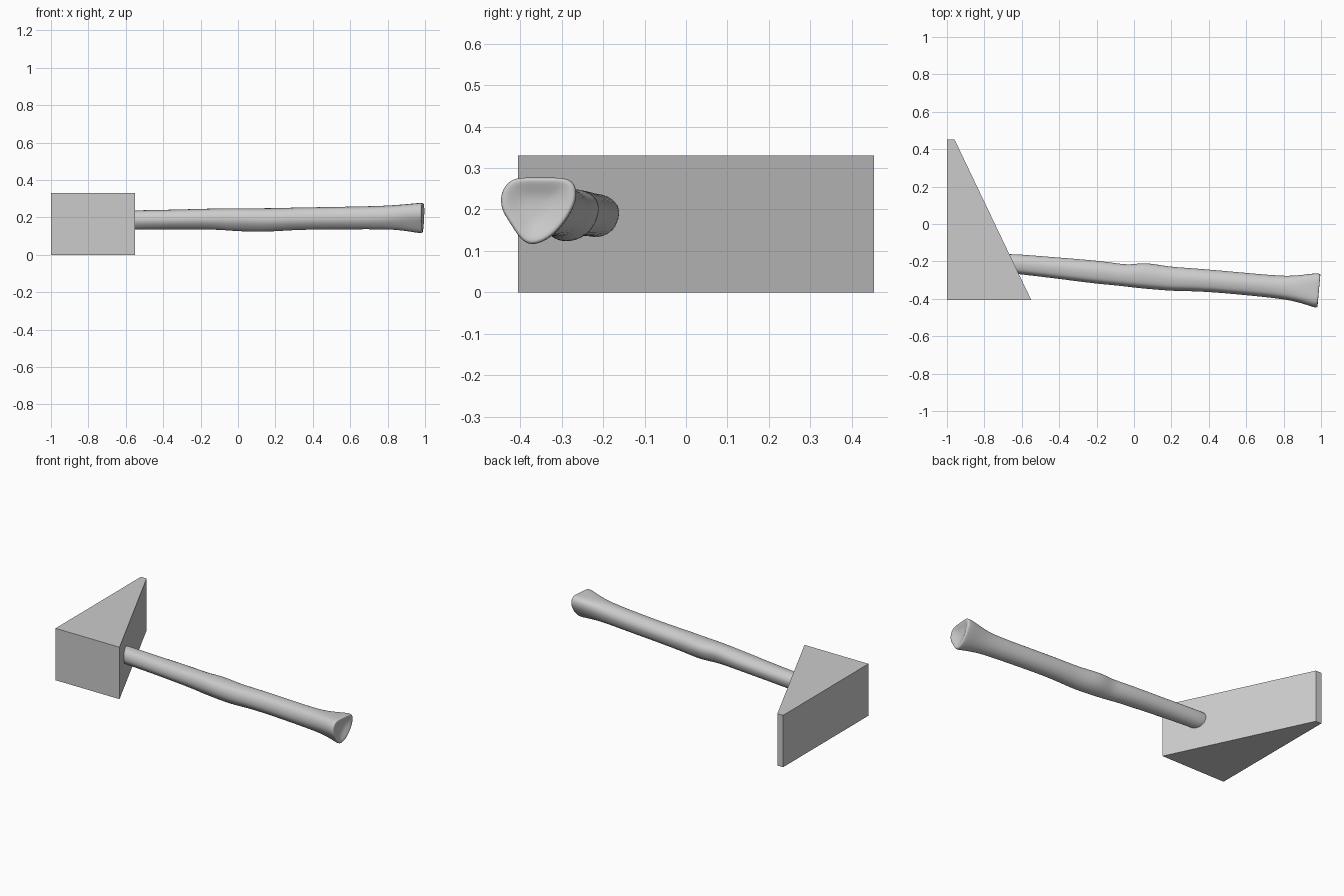
import bpy, bmesh, math


def make_object(name, bm):
    bmesh.ops.recalc_face_normals(bm, faces=bm.faces[:])
    mesh = bpy.data.meshes.new(name)
    bm.to_mesh(mesh)
    bm.free()
    obj = bpy.data.objects.new(name, mesh)
    bpy.context.collection.objects.link(obj)
    return obj


# Wedge-shaped head: plan outline extruded upwards
bm = bmesh.new()
outline = [(-1, -0.405), (-0.55, -0.405), (-0.96, 0.453), (-1, 0.453)]
base = bm.faces.new([bm.verts.new((x, y, 0)) for x, y in outline])
top = bmesh.ops.extrude_face_region(bm, geom=[base])["geom"]
bmesh.ops.translate(bm, vec=(0, 0, 0.33),
                    verts=[v for v in top if isinstance(v, bmesh.types.BMVert)])
make_object("axe_head", bm)

# Shield outline of the flared handle end, as (y, z) around its middle
CY, CZ = -0.36, 0.205
shield = [(-.275, .279), (-.262, .245), (-.267, .21), (-.298, .16), (-.337, .123),
          (-.38, .109), (-.407, .128), (-.433, .17), (-.454, .2), (-.455, .24),
          (-.436, .268), (-.41, .279), (-.345, .277)]
shield = [(y - CY, z - CZ) for y, z in shield]

# Handle stations: x, y max, y min, z max, z min, blend from oval to shield
stations = [
    (-0.74, -0.155, -0.255, 0.238, 0.132, 0),
    (-0.60, -0.164, -0.268, 0.240, 0.134, 0),
    (-0.40, -0.180, -0.292, 0.243, 0.137, 0),
    (-0.20, -0.196, -0.318, 0.249, 0.137, 0),
    (-0.10, -0.210, -0.327, 0.251, 0.134, 0.1),
    (-0.03, -0.219, -0.335, 0.252, 0.128, 0.2),
    (0.04, -0.206, -0.344, 0.252, 0.124, 0.25),
    (0.12, -0.217, -0.350, 0.252, 0.122, 0.2),
    (0.20, -0.230, -0.357, 0.253, 0.126, 0.1),
    (0.30, -0.236, -0.358, 0.256, 0.133, 0),
    (0.42, -0.246, -0.363, 0.258, 0.136, 0),
    (0.60, -0.262, -0.379, 0.261, 0.137, 0),
    (0.78, -0.278, -0.398, 0.265, 0.137, 0.1),
    (0.86, -0.276, -0.413, 0.270, 0.131, 0.5),
    (0.94, -0.266, -0.438, 0.276, 0.117, 0.9),
    (0.975, -0.264, -0.452, 0.279, 0.110, 1),
    (0.992, -0.268, -0.449, 0.277, 0.113, 1),
    (0.985, -0.292, -0.425, 0.258, 0.138, 1),
    (0.972, -0.325, -0.39, 0.228, 0.175, 1),
]

# Lofted handle, sections square to its slightly angled axis
bm = bmesh.new()
rings = []
for x, y1, y0, z1, z0, blend in stations:
    yc, zc = (y0 + y1) / 2, (z0 + z1) / 2
    ry, rz = (y1 - y0) / 2, (z1 - z0) / 2
    ring = []
    for sy, sz in shield:
        a = math.atan2(sz, sy)
        oval = (yc + 1.04 * ry * math.cos(a), zc + 1.04 * rz * math.sin(a))
        flare = (yc + (sy + 0.0015) * ry / 0.0965, zc + (sz + 0.011) * rz / 0.085)
        y = oval[0] * (1 - blend) + flare[0] * blend
        z = oval[1] * (1 - blend) + flare[1] * blend
        ring.append(bm.verts.new((x + 0.09 * (y - yc), y, z)))
    rings.append(ring)
n = len(shield)
for a, b in zip(rings, rings[1:]):
    for i in range(n):
        j = (i + 1) % n
        bm.faces.new((a[i], a[j], b[j], b[i]))
bm.faces.new(rings[0])
bm.faces.new(rings[-1])
for f in bm.faces:
    f.smooth = True
handle = make_object("handle", bm)
sub = handle.modifiers.new("smooth", "SUBSURF")
sub.levels = sub.render_levels = 2
